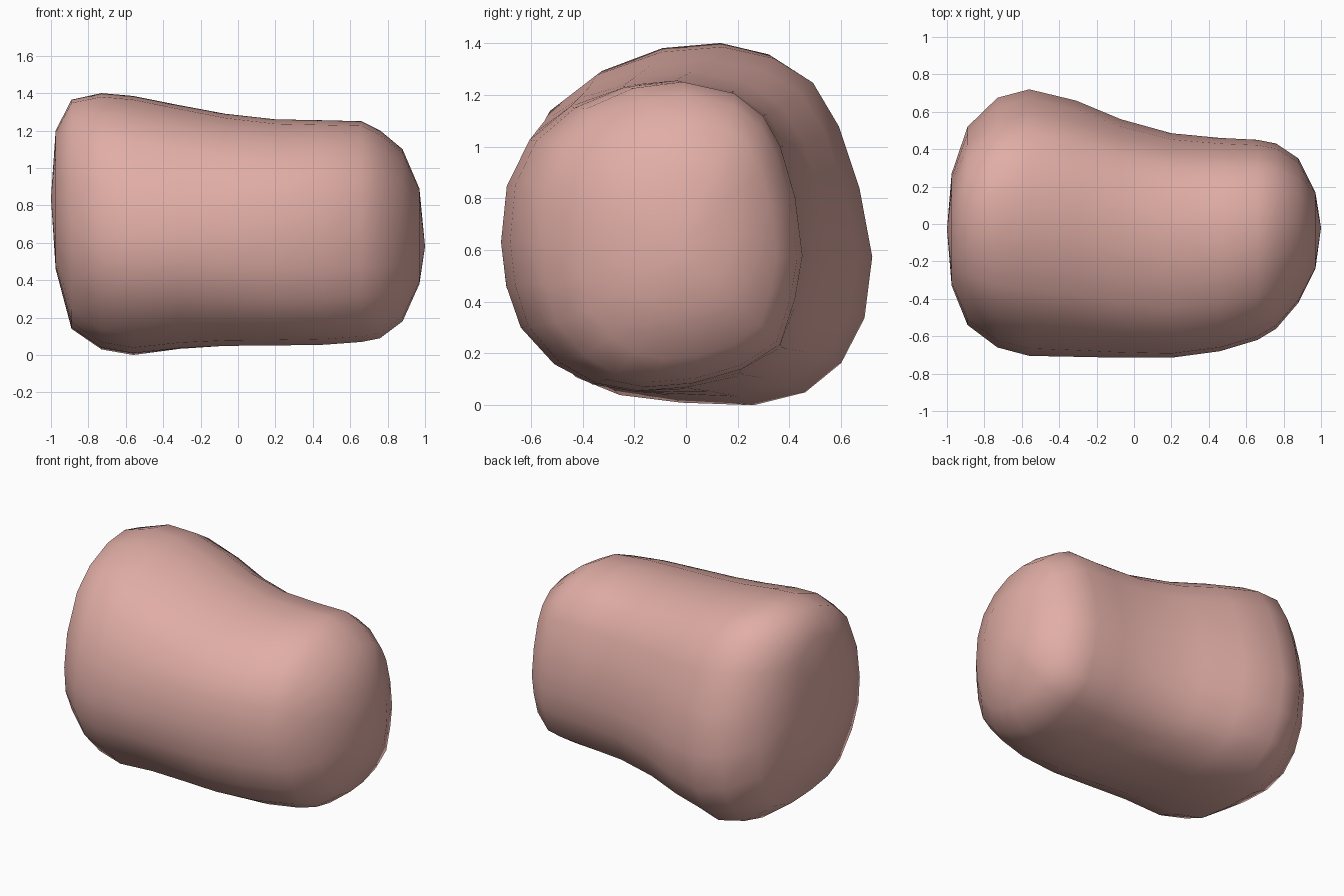
import bpy, bmesh

if "Cube" in bpy.data.objects:
    bpy.data.objects.remove(bpy.data.objects["Cube"])

# Cross-sections (y, z) of the wide left end and the narrower right end
WIDE = [(-.71, .64), (-.67, .88), (-.53, 1.15), (-.35, 1.29), (-.10, 1.38),
        (.14, 1.40), (.34, 1.355), (.49, 1.26), (.59, 1.09), (.67, .85),
        (.72, .58), (.69, .34), (.60, .165), (.46, .05), (.26, 0),
        (-.02, .01), (-.26, .04), (-.43, .11), (-.60, .28), (-.69, .45)]
NARROW = [(-.68, .63), (-.66, .85), (-.58, 1.02), (-.43, 1.15), (-.24, 1.23),
          (-.04, 1.255), (.17, 1.21), (.29, 1.12), (.36, 1.0), (.42, .8),
          (.45, .57), (.42, .40), (.36, .22), (.20, .12), (0, .065),
          (-.19, .05), (-.35, .08), (-.49, .16), (-.61, .30), (-.66, .46)]

# Stations along the body: x, y min, y max, z min, z max
STATIONS = [(-.975, -.33, .27, .46, 1.20), (-.89, -.54, .52, .14, 1.365),
            (-.73, -.66, .675, .03, 1.40), (-.56, -.705, .72, 0, 1.385),
            (-.31, -.71, .66, .03, 1.335), (-.07, -.715, .56, .045, 1.29),
            (.20, -.715, .485, .05, 1.26), (.46, -.68, .46, .055, 1.255),
            (.66, -.62, .45, .07, 1.25), (.76, -.56, .43, .09, 1.20),
            (.88, -.42, .35, .18, 1.10), (.97, -.24, .17, .38, .89)]


def normalise(points):
    ys, zs = zip(*points)
    return [((y - min(ys)) / (max(ys) - min(ys)),
             (z - min(zs)) / (max(zs) - min(zs))) for y, z in points]


wide, narrow = normalise(WIDE), normalise(NARROW)
bm = bmesh.new()

# Body: blended rings lofted along x
rings = []
for x, y0, y1, z0, z1 in STATIONS:
    t = min(max((x + .6) / 1.0, 0), 1)
    t = t * t * (3 - 2 * t)
    rings.append([bm.verts.new((x, y0 + (y1 - y0) * (a[0] + (b[0] - a[0]) * t),
                                z0 + (z1 - z0) * (a[1] + (b[1] - a[1]) * t)))
                  for a, b in zip(wide, narrow)])
n = len(wide)
for r, s in zip(rings, rings[1:]):
    for i in range(n):
        j = (i + 1) % n
        bm.faces.new((r[i], r[j], s[j], s[i]))

# Rounded ends
for ring, tip in ((rings[0], (-1, -.03, .84)), (rings[-1], (1, -.02, .58))):
    centre = bm.verts.new(tip)
    for i in range(n):
        bm.faces.new((ring[i], ring[(i + 1) % n], centre))
bmesh.ops.recalc_face_normals(bm, faces=bm.faces)
for f in bm.faces:
    f.smooth = True

mesh = bpy.data.meshes.new("rounded_body")
bm.to_mesh(mesh)
bm.free()
body = bpy.data.objects.new("rounded_body", mesh)
bpy.context.collection.objects.link(body)
mat = bpy.data.materials.new("pink")
mat.diffuse_color = (.75, .42, .38, 1)
mat.use_nodes = True
mat.node_tree.nodes["Principled BSDF"].inputs["Base Color"].default_value = mat.diffuse_color
mesh.materials.append(mat)
